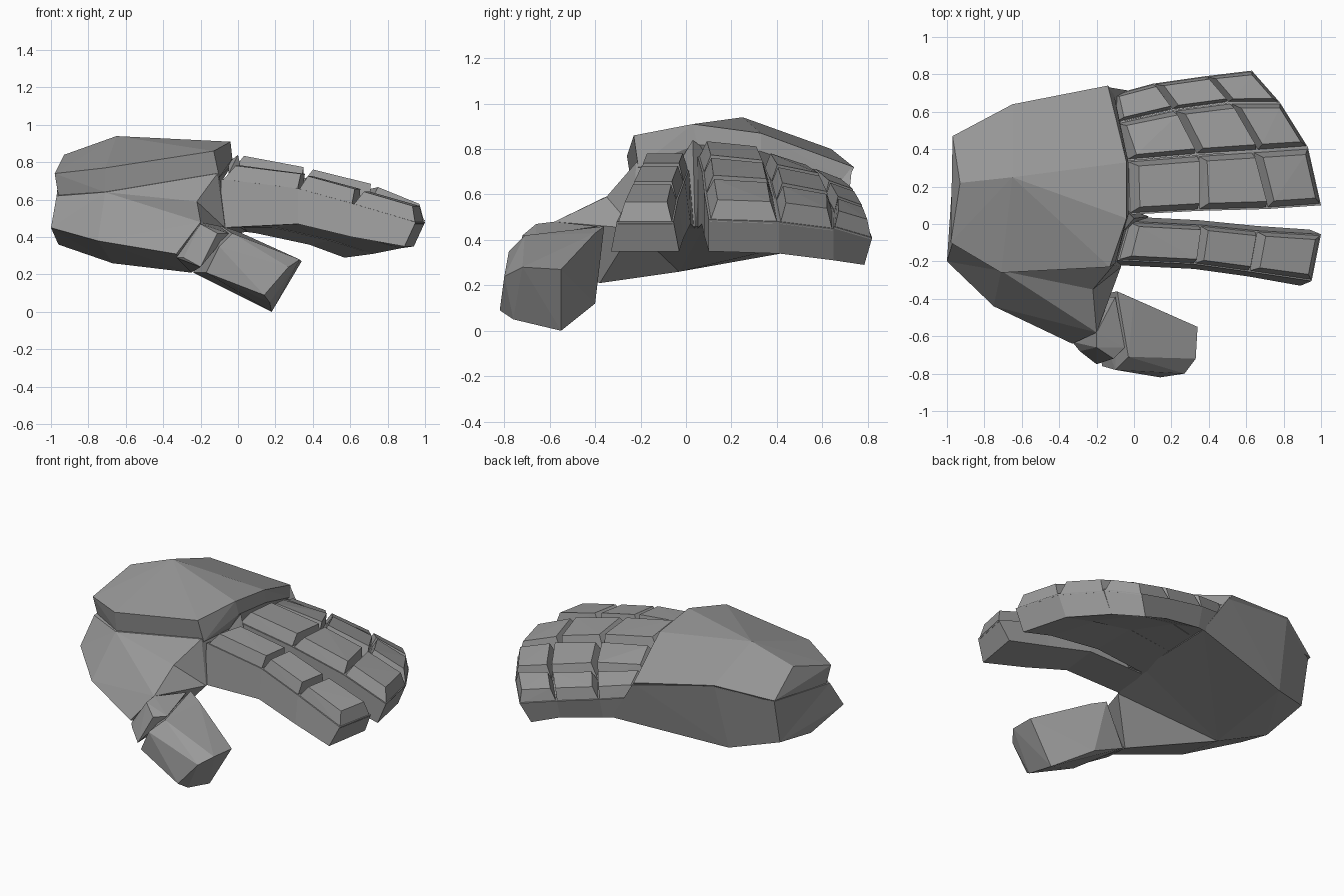
import bpy, bmesh, math
from mathutils import Vector

grey = bpy.data.materials.new("armour_grey")
grey.diffuse_color = (0.32, 0.32, 0.32, 1)


def finish(name, bm):
    bmesh.ops.recalc_face_normals(bm, faces=bm.faces)
    me = bpy.data.meshes.new(name)
    bm.to_mesh(me)
    bm.free()
    me.materials.append(grey)
    ob = bpy.data.objects.new(name, me)
    bpy.context.collection.objects.link(ob)
    return ob


def add_hull(bm, pts):
    vs = [bm.verts.new(p) for p in pts]
    res = bmesh.ops.convex_hull(bm, input=vs)
    junk = [v for v in set(res["geom_interior"] + res["geom_unused"])
            if isinstance(v, bmesh.types.BMVert)]
    if junk:
        bmesh.ops.delete(bm, geom=junk, context='VERTS')


def hull(name, pts):
    bm = bmesh.new()
    add_hull(bm, pts)
    bmesh.ops.dissolve_limit(bm, angle_limit=math.radians(2),
                             verts=bm.verts, edges=bm.edges)
    return finish(name, bm)


# Palm: faceted body from wrist to knuckles, with the thumb web at the front
palm = [
    (-.97, -.10, .62), (-.71, -.25, .64), (-.11, -.22, .74), (-.20, -.58, .48),
    (-.22, -.35, .59), (-.07, -.23, .45), (-1.0, -.20, .45), (-.75, -.44, .38),
    (-.33, -.64, .31), (-.25, -.38, .21), (-.67, -.03, .26), (-.96, .08, .36),
    (-.68, .53, .36), (-.96, .40, .42), (-.96, .46, .71), (-.65, .635, .79),
    (-.13, .73, .71), (.05, .70, .43), (0.0, .08, .46)]
palm_faces = [
    (0, 6, 7, 1), (1, 7, 8, 3), (1, 3, 4), (1, 4, 2), (2, 4, 5), (4, 3, 5),
    (3, 8, 9, 5), (6, 11, 10, 7), (7, 10, 9, 8), (9, 10, 5), (10, 18, 5),
    (10, 17, 18), (10, 12, 17), (10, 11, 12), (11, 13, 12), (12, 13, 14, 15),
    (12, 15, 16, 17), (13, 11, 6, 0, 14), (2, 5, 18, 17, 16),
    (0, 1, 2, 16, 15, 14)]
bm = bmesh.new()
pv = [bm.verts.new(p) for p in palm]
for f in palm_faces:
    bm.faces.new([pv[i] for i in f])
bmesh.ops.triangulate(bm, faces=[f for f in bm.faces if len(f.verts) > 3])
finish("palm", bm)

# Back plate: domed armour shell over the hand
hull("back_plate", [
    (-.97, .47, .72), (-.65, .64, .80), (-.14, .74, .72), (-.04, .33, .87),
    (-.04, .03, .91), (-.13, -.23, .86), (-.71, -.26, .77), (-.98, -.10, .74),
    (-.93, .22, .84), (-.65, .25, .94),
    (-.96, -.08, .62), (-.71, -.24, .64), (-.10, -.21, .72), (-.03, .05, .82),
    (-.03, .33, .79), (-.11, .71, .66)])

# Web between the index and middle fingers
hull("finger_web", [
    (-.05, -.03, .74), (-.05, .08, .80), (0, .03, .84), (0, -.04, .46),
    (0, .07, .46), (.08, .04, .46)])

# Thumb: knuckle block and one long tip block
hull("thumb_knuckle", [
    (-.33, -.63, .29), (-.29, -.68, .29), (-.20, -.75, .24), (-.11, -.72, .42),
    (-.20, -.66, .47), (-.20, -.58, .48), (-.10, -.39, .46), (-.25, -.39, .21),
    (-.05, -.66, .42)])
hull("thumb_tip", [
    (-.09, -.36, .46), (0, -.40, .43), (-.03, -.71, .42), (-.10, -.78, .35),
    (-.17, -.76, .21), (-.24, -.39, .21), (-.03, -.40, .12), (.34, -.55, .27),
    (.33, -.72, .28), (.27, -.80, .24), (.14, -.82, .09), (.17, -.76, .05),
    (.18, -.55, .0)])


# Finger: a lofted core plus one bevelled armour cap on each segment.
# Each station: front x, y, bottom z, top z, then the same for the back
def finger(name, rows, depth=.08, inset=.0, tuck=.0):
    last = len(rows) - 1
    bm = bmesh.new()
    rings = []
    for i, (fx, fy, fb, ft, bx, by, bb, bt) in enumerate(rows):
        back = .06 if i == last else 0
        ring = [(fx - back, fy, fb), (fx, fy + inset, ft - depth),
                (bx, by - inset, bt - depth), (bx - back, by - tuck, bb)]
        rings.append([bm.verts.new(p) for p in ring])
    for a, b in zip(rings, rings[1:]):
        for k in range(4):
            j = (k + 1) % 4
            bm.faces.new((a[k], a[j], b[j], b[k]))
    bm.faces.new(rings[0])
    bm.faces.new(rings[-1][::-1])
    finish(name + "_core", bm)

    bm = bmesh.new()
    for i, (a, b) in enumerate(zip(rows, rows[1:])):
        def point(u, v, drop):
            ends = []
            for o, sign in ((0, 1), (4, -1)):
                p = Vector((a[o], a[o + 1] + sign * inset, a[o + 3]))
                q = Vector((b[o], b[o + 1] + sign * inset, b[o + 3]))
                ends.append(p + (q - p) * u)
            r = ends[0].lerp(ends[1], v)
            r.z -= drop
            return r
        low = [point(u, v, depth + .01) for u in (.01, .99) for v in (.02, .98)]
        end = .93 if i == last - 1 else 1.03
        top = [point(u, v, 0) for u in (.17, end) for v in (.13, .88)]
        add_hull(bm, low + top)
    finish(name + "_caps", bm)


finger("index_finger", [
    (-.09, -.22, .45, .79, -.03, .04, .45, .79),
    (.32, -.24, .47, .74, .35, .02, .47, .74),
    (.61, -.28, .40, .66, .65, -.01, .41, .66),
    (.95, -.33, .35, .56, 1.0, -.03, .35, .56)], inset=.025)
finger("middle_finger", [
    (-.03, .05, .45, .85, -.04, .34, .45, .82),
    (.34, .07, .47, .78, .34, .37, .47, .75),
    (.71, .08, .42, .69, .63, .39, .41, .67),
    (1.0, .10, .35, .57, .93, .41, .34, .56)])
finger("ring_finger", [
    (-.04, .34, .45, .80, -.10, .54, .45, .73),
    (.33, .37, .47, .74, .21, .61, .45, .69),
    (.66, .39, .40, .66, .51, .65, .38, .61),
    (.93, .41, .34, .56, .78, .65, .31, .53)])
finger("little_finger", [
    (-.10, .54, .45, .73, -.12, .69, .45, .67),
    (.20, .61, .45, .67, .10, .75, .42, .62),
    (.50, .65, .38, .60, .38, .79, .36, .55),
    (.78, .65, .31, .53, .63, .82, .29, .48)], depth=.07, tuck=.035)
